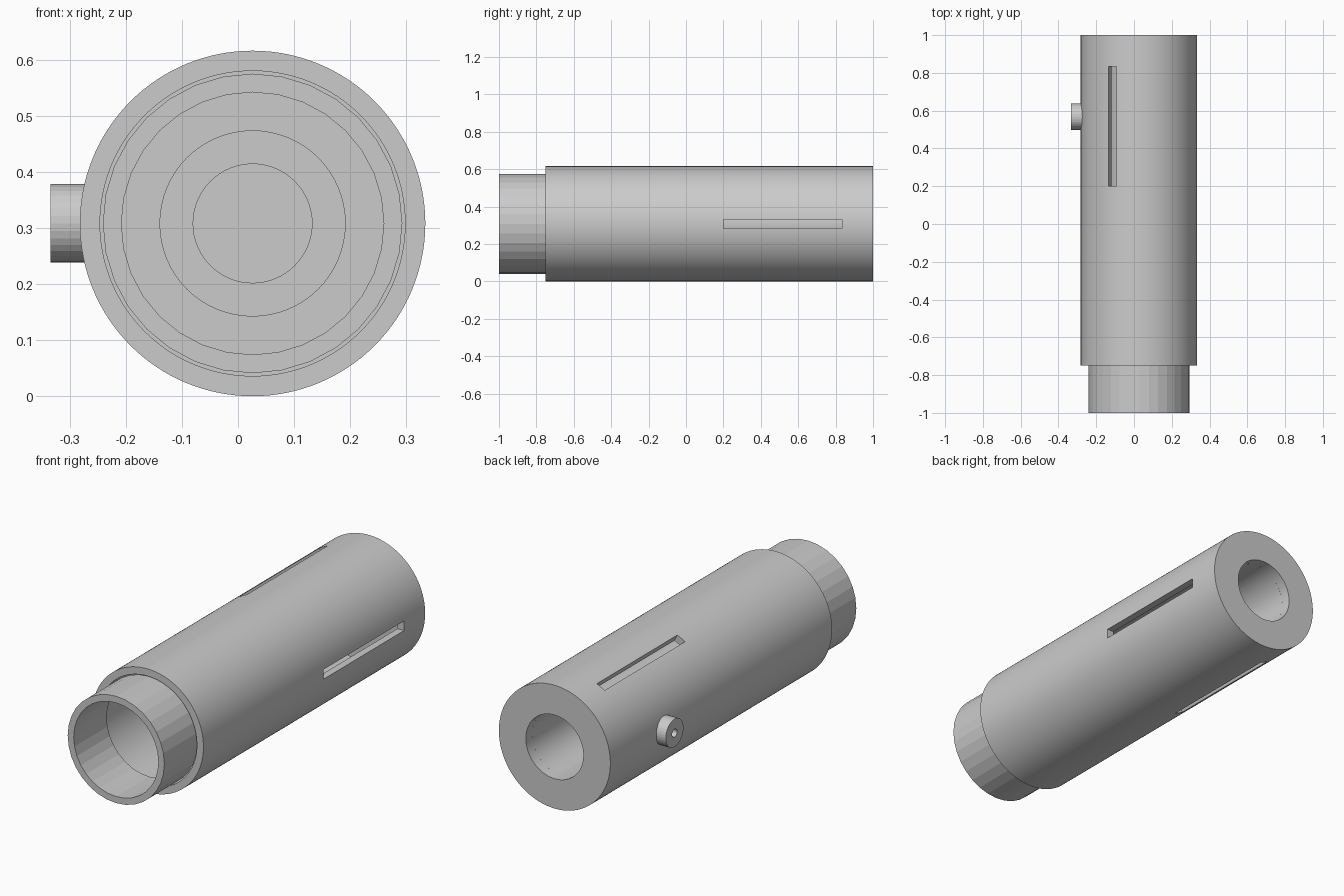
import bpy, bmesh, math
from mathutils import Matrix, Vector

if "Cube" in bpy.data.objects:
    bpy.data.objects.remove(bpy.data.objects["Cube"])

CX, CZ = 0.026, 0.308          # main axis runs along y through this point

grey = bpy.data.materials.new("plain grey")
grey.diffuse_color = (0.6, 0.6, 0.6, 1)
grey.use_nodes = True
grey.node_tree.nodes["Principled BSDF"].inputs["Base Color"].default_value = grey.diffuse_color


def lathe(name, profile, sides, matrix, smooth=True, closed=True):
    """Spin (radius, distance) points around the local z axis."""
    bm = bmesh.new()
    rings = []
    for r, d in profile:
        if r == 0:
            rings.append([bm.verts.new((0, 0, d))] * sides)
        else:
            rings.append([bm.verts.new((r * math.cos(2 * math.pi * i / sides),
                                        r * math.sin(2 * math.pi * i / sides), d))
                          for i in range(sides)])
    pairs = list(zip(rings, rings[1:]))
    if closed:
        pairs.append((rings[-1], rings[0]))
    for a, b in pairs:
        for i in range(sides):
            j = (i + 1) % sides
            bm.faces.new(list(dict.fromkeys((a[i], a[j], b[j], b[i]))))
    bmesh.ops.recalc_face_normals(bm, faces=bm.faces)
    bm.transform(matrix)
    me = bpy.data.meshes.new(name)
    bm.to_mesh(me)
    bm.free()
    me.materials.append(grey)
    ob = bpy.data.objects.new(name, me)
    bpy.context.collection.objects.link(ob)
    if smooth:
        smooth_edges(ob)
    return ob


def smooth_edges(ob):
    bpy.ops.object.select_all(action='DESELECT')
    ob.select_set(True)
    bpy.context.view_layer.objects.active = ob
    bpy.ops.object.shade_smooth_by_angle(angle=math.radians(30))


# local z -> world y for everything on the main axis
along_y = Matrix.Translation((CX, 0, CZ)) @ Matrix.Rotation(-math.pi / 2, 4, 'X')

# outer sleeve: wide bore from the front, narrow bore through the back cap
body = lathe("outer_sleeve", [(0.272, -0.75), (0.308, -0.75), (0.308, 1.0),
                              (0.159, 1.0), (0.159, 0.9), (0.272, 0.9)],
             128, along_y, smooth=False)

# three long slots cut through the sleeve wall
for angle in (0, 117, 243):
    bm = bmesh.new()
    bmesh.ops.create_cube(bm, size=1, matrix=Matrix.Diagonal((0.12, 0.635, 0.048, 1)))
    bm.transform(Matrix.Translation((CX, 0.5175, CZ))
                 @ Matrix.Rotation(-math.radians(angle), 4, 'Y')
                 @ Matrix.Translation((0.3, 0, 0)))
    me = bpy.data.meshes.new("slot_cutter")
    bm.to_mesh(me)
    bm.free()
    cutter = bpy.data.objects.new("slot_cutter", me)
    cutter.hide_render = True
    bpy.context.collection.objects.link(cutter)
    mod = body.modifiers.new("slot", 'BOOLEAN')
    mod.operation = 'DIFFERENCE'
    mod.solver = 'EXACT'
    mod.object = cutter
    bpy.context.view_layer.objects.active = body
    bpy.ops.object.modifier_apply(modifier=mod.name)
    bpy.data.objects.remove(cutter)
smooth_edges(body)

# faceted collar sticking out of the front
lathe("front_collar", [(0.234, -1.0), (0.267, -1.0), (0.267, -0.74), (0.234, -0.74)],
      32, along_y, smooth=False)

# thin inner tube, closed at its front end with a shallow round recess
lathe("inner_tube", [(0, 0.03), (0.106, 0.03), (0.106, 0.0), (0.166, 0.0),
                     (0.166, 0.95), (0.159, 0.95), (0.159, 0.05), (0, 0.05)],
      64, along_y, closed=False)

# small hollow stud on the left side
stud = Matrix.Translation((0, 0.567, CZ)) @ Matrix.Rotation(math.pi / 2, 4, 'Y')
lathe("side_stud", [(0.02, -0.334), (0.07, -0.334), (0.07, -0.272), (0.02, -0.272)],
      32, stud, smooth=False)
